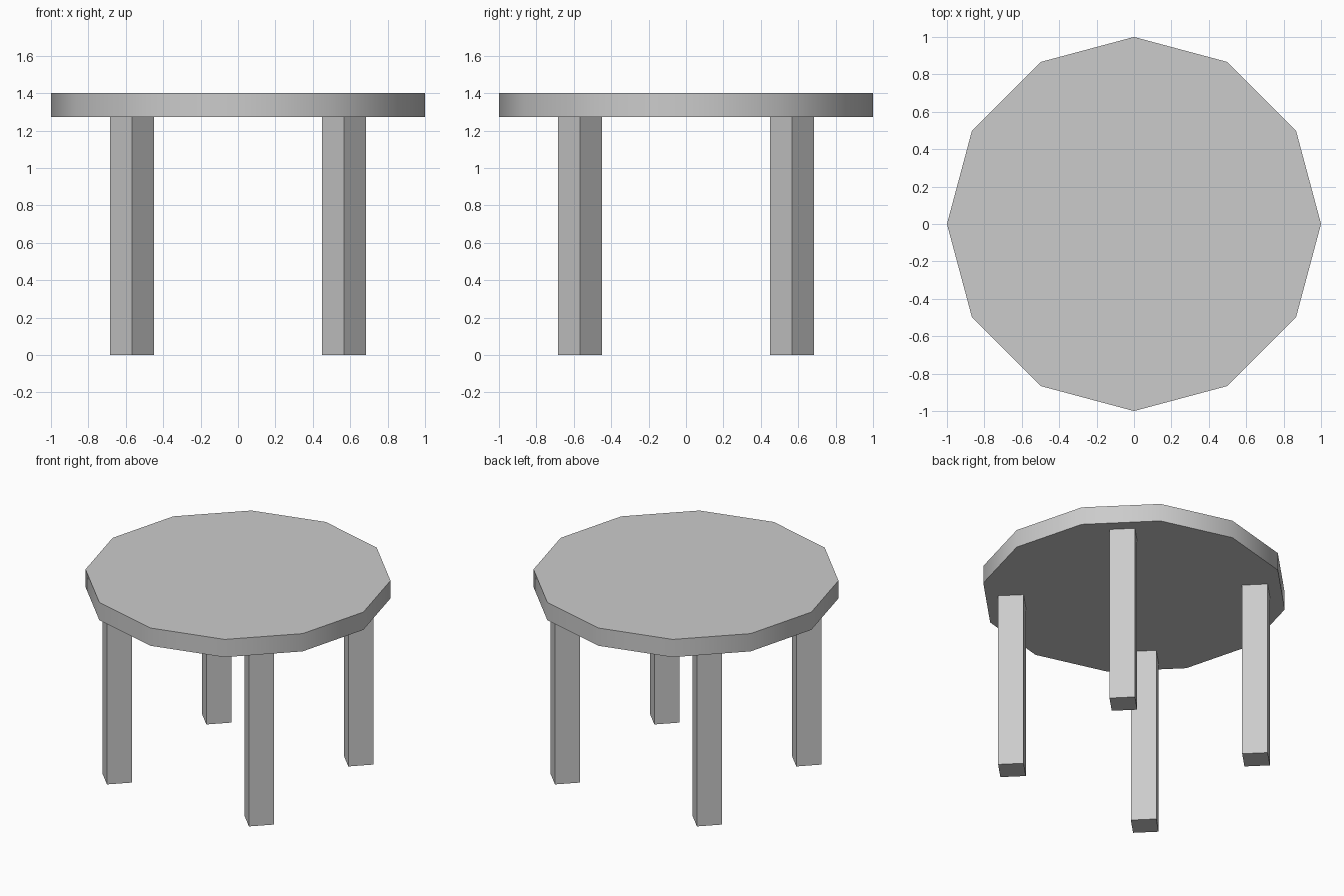
import bpy
from math import radians

if "Cube" in bpy.data.objects:
    bpy.data.objects.remove(bpy.data.objects["Cube"])

TOP_Z, UNDER_Z = 1.40, 1.272
LEG_OFFSET, LEG_HALF_DIAGONAL = 0.566, 0.118


def prism(name, sides, radius, z0, z1, x=0, y=0):
    bpy.ops.mesh.primitive_cylinder_add(
        vertices=sides, radius=radius, depth=z1 - z0, location=(x, y, (z0 + z1) / 2))
    obj = bpy.context.object
    obj.name = name
    return obj


# Twelve-sided table top with a smoothly shaded rim
prism("table_top", 12, 1.0, UNDER_Z, TOP_Z)
bpy.ops.object.shade_smooth_by_angle(angle=radians(40))

# Four square legs, turned so their flat sides face the table centre
for side, sx in (("left", -1), ("right", 1)):
    for end, sy in (("front", -1), ("back", 1)):
        prism(f"{end}_{side}_leg", 4, LEG_HALF_DIAGONAL, 0, UNDER_Z,
              sx * LEG_OFFSET, sy * LEG_OFFSET)
